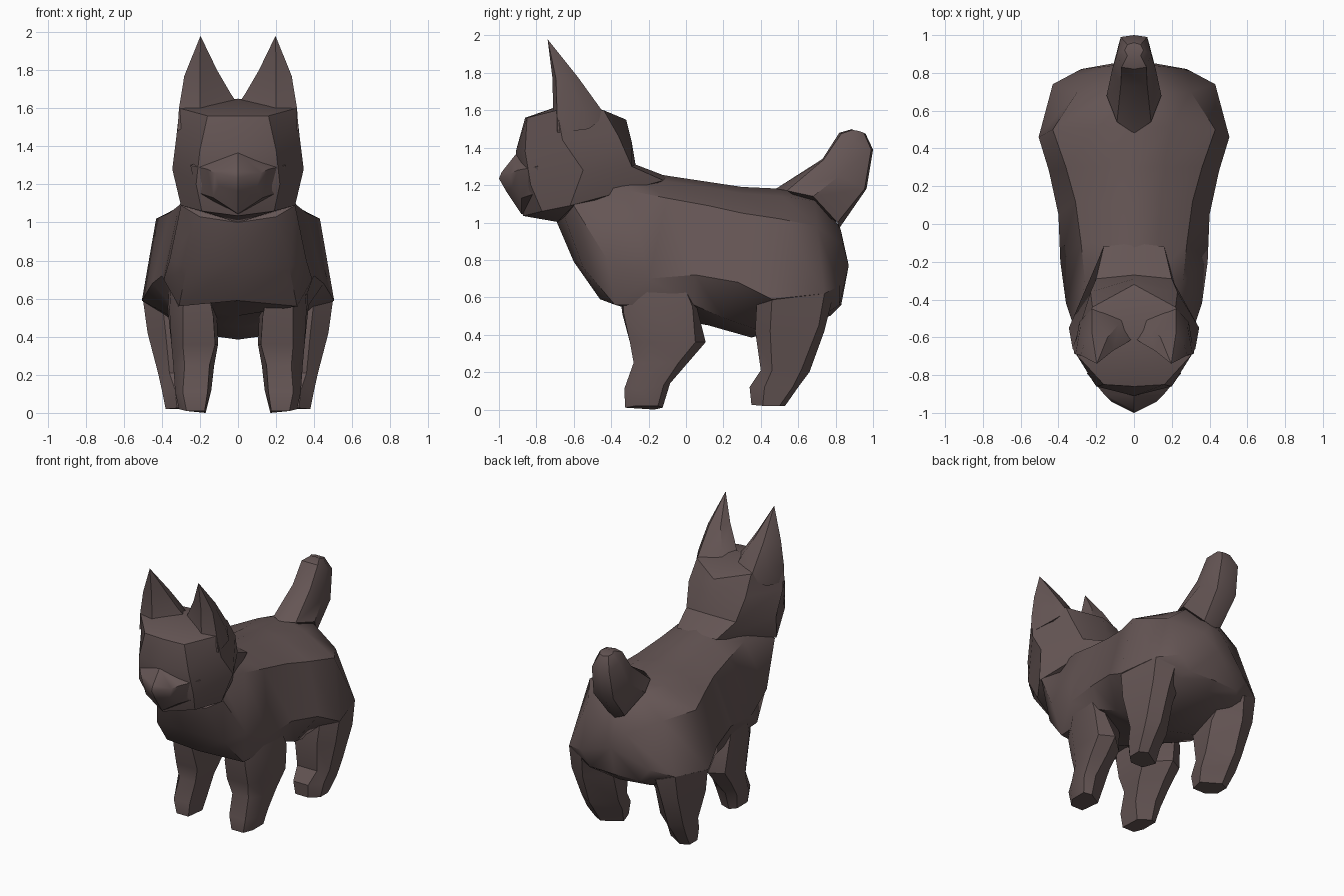
import bpy, bmesh, math

fur = bpy.data.materials.new("dark_brown_fur")
fur.diffuse_color = (0.13, 0.092, 0.09, 1)


def finish(name, bm):
    bmesh.ops.recalc_face_normals(bm, faces=bm.faces[:])
    me = bpy.data.meshes.new(name)
    bm.to_mesh(me)
    bm.free()
    me.materials.append(fur)
    ob = bpy.data.objects.new(name, me)
    bpy.context.collection.objects.link(ob)
    bpy.ops.object.select_all(action='DESELECT')
    ob.select_set(True)
    bpy.context.view_layer.objects.active = ob
    bpy.ops.object.shade_smooth_by_angle(angle=math.radians(38))
    return ob


def loft(name, rings, start=None, end=None):
    """Skin closed rings; close each end with a fan to a point or one face."""
    bm = bmesh.new()
    vs = [[bm.verts.new(p) for p in r] for r in rings]
    n = len(vs[0])
    for a, b in zip(vs, vs[1:]):
        for i in range(n):
            j = (i + 1) % n
            bm.faces.new((a[i], a[j], b[j], b[i]))
    for ring, tip in ((vs[0], start), (vs[-1], end)):
        if tip is None:
            bm.faces.new(ring)
        else:
            t = bm.verts.new(tip)
            for i in range(n):
                bm.faces.new((ring[i], ring[(i + 1) % n], t))
    return finish(name, bm)


def sym(half):
    """Half ring whose first and last points lie on x = 0 -> full ring."""
    return half + [(-x, y, z) for x, y, z in half[-2:0:-1]]


def flat_back(half):
    """Add a point beside the spine so the back is broad and flat."""
    a, b = half[:2]
    p = (b[0] * .45, a[1] * .55 + b[1] * .45, a[2] * .75 + b[2] * .25)
    return [a, p] + half[1:]


def both_sides(name, rings, **tips):
    for side, s in (("right", 1), ("left", -1)):
        flip = lambda p: (p[0] * s, p[1], p[2])
        loft(f"{side}_{name}", [[flip(p) for p in r] for r in rings],
             **{k: flip(v) for k, v in tips.items()})


# Body: neck to rump, each section spine, ridge, side, low, bottom
loft("body", [sym(flat_back(h)) for h in (
    [(0, -.45, 1.3), (.2, -.5, 1.2), (.30, -.6, 1.09), (.2, -.65, 1.03), (0, -.69, 1.0)],
    [(0, -.27, 1.28), (.26, -.3, 1.17), (.36, -.42, .8), (.27, -.55, .76), (0, -.6, .79)],
    [(0, -.1, 1.25), (.28, -.1, 1.13), (.39, -.2, .70), (.31, -.38, .56), (0, -.46, .59)],
    [(0, .1, 1.22), (.31, .12, 1.09), (.40, .05, .72), (.34, .04, .56), (0, -.2, .51)],
    [(0, .3, 1.19), (.36, .3, 1.05), (.45, .28, .68), (.32, .2, .49), (0, .12, .45)],
    [(0, .52, 1.18), (.43, .5, 1.02), (.505, .46, .59), (.25, .4, .42), (0, .35, .385)],
    [(0, .68, 1.16), (.30, .7, .98), (.43, .74, .62), (.25, .76, .52), (0, .77, .5)],
    [(0, .82, .98), (.1, .84, .88), (.28, .82, .66), (.2, .82, .56), (0, .83, .56)],
)], end=(0, .87, .77))

# Head: chin and nape up to the crown
loft("head", [sym(h) for h in (
    [(0, -.87, 1.035), (.19, -.77, 1.06), (.30, -.62, 1.09), (.16, -.12, 1.225), (0, -.1, 1.245)],
    [(0, -.9, 1.2), (.22, -.83, 1.2), (.345, -.55, 1.28), (.2, -.29, 1.3), (0, -.27, 1.31)],
    [(0, -.91, 1.38), (.2, -.86, 1.38), (.325, -.66, 1.44), (.23, -.36, 1.46), (0, -.29, 1.43)],
    [(0, -.86, 1.56), (.16, -.85, 1.56), (.307, -.69, 1.6), (.22, -.44, 1.6), (0, -.32, 1.55)],
)], start=(0, -.67, 1.0), end=(0, -.6, 1.65))

# Muzzle, with the nose tip in front
loft("muzzle", [sym(h) for h in (
    [(0, -.86, 1.39), (.25, -.79, 1.3), (.22, -.79, 1.16), (0, -.84, 1.04)],
    [(0, -.91, 1.365), (.16, -.90, 1.28), (.13, -.88, 1.13), (0, -.88, 1.045)],
    [(0, -.985, 1.27), (.12, -.94, 1.26), (.1, -.93, 1.19), (0, -.96, 1.165)],
)], end=(0, -1.0, 1.235))

# Ears: tall spikes growing out of the sides of the head
both_sides("ear", [
    [(.0, -.6, 1.62), (.2, -.73, 1.55), (.318, -.685, 1.48), (.29, -.52, 1.5), (.21, -.43, 1.57), (.06, -.5, 1.6)],
    [(.04, -.63, 1.68), (.2, -.71, 1.61), (.31, -.69, 1.6), (.285, -.55, 1.6), (.222, -.45, 1.6), (.08, -.53, 1.66)],
    [(.11, -.67, 1.80), (.2, -.715, 1.78), (.282, -.695, 1.77), (.262, -.63, 1.77), (.222, -.58, 1.78), (.14, -.6, 1.79)],
], end=(.197, -.74, 1.98))

# Front legs: shoulder, elbow, shin, ankle, paw
both_sides("front_leg", [
    [(.16, -.36, .66), (.28, -.33, .68), (.35, -.2, .7), (.36, -.02, .68), (.3, .04, .62), (.14, -.05, .6)],
    [(.13, -.34, .51), (.29, -.335, .52), (.36, -.22, .54), (.37, .035, .55), (.3, .06, .54), (.11, -.02, .5)],
    [(.12, -.30, .36), (.29, -.30, .36), (.35, -.2, .36), (.35, .05, .36), (.25, .105, .36), (.105, -.03, .36)],
    [(.15, -.28, .25), (.28, -.28, .25), (.34, -.2, .25), (.34, -.04, .25), (.25, .01, .25), (.125, -.1, .25)],
    [(.16, -.33, .11), (.29, -.33, .11), (.33, -.26, .11), (.33, -.12, .13), (.26, -.085, .14), (.14, -.15, .12)],
    [(.175, -.325, .01), (.27, -.325, .01), (.31, -.27, .02), (.31, -.15, .02), (.26, -.125, .01), (.17, -.17, 0)],
])

# Hind legs: thigh, hock, ankle, paw
both_sides("hind_leg", [
    [(.2, .4, .6), (.4, .38, .6), (.5, .46, .6), (.43, .74, .62), (.3, .78, .58), (.18, .7, .56)],
    [(.2, .37, .42), (.38, .37, .42), (.475, .45, .42), (.43, .71, .45), (.32, .74, .42), (.17, .6, .42)],
    [(.2, .4, .21), (.36, .4, .21), (.42, .46, .21), (.41, .62, .22), (.32, .66, .2), (.17, .54, .21)],
    [(.21, .34, .12), (.33, .34, .12), (.40, .42, .12), (.4, .57, .12), (.32, .60, .12), (.18, .48, .12)],
    [(.22, .35, .025), (.32, .35, .025), (.38, .41, .02), (.38, .5, .02), (.32, .53, .02), (.19, .45, .02)],
])

# Tail: wide root curling up to a blunt tip
loft("tail", [sym(h) for h in (
    [(0, .48, 1.18), (.09, .54, 1.17), (.145, .68, 1.14), (.07, .81, 1.0), (0, .82, .97)],
    [(0, .73, 1.34), (.07, .735, 1.335), (.115, .82, 1.25), (.08, .955, 1.18), (0, .965, 1.18)],
    [(0, .82, 1.48), (.065, .83, 1.475), (.09, .9, 1.43), (.07, .99, 1.39), (0, 1.0, 1.39)],
    [(0, .89, 1.5), (.035, .89, 1.495), (.05, .92, 1.49), (.035, .95, 1.48), (0, .96, 1.475)],
)])
